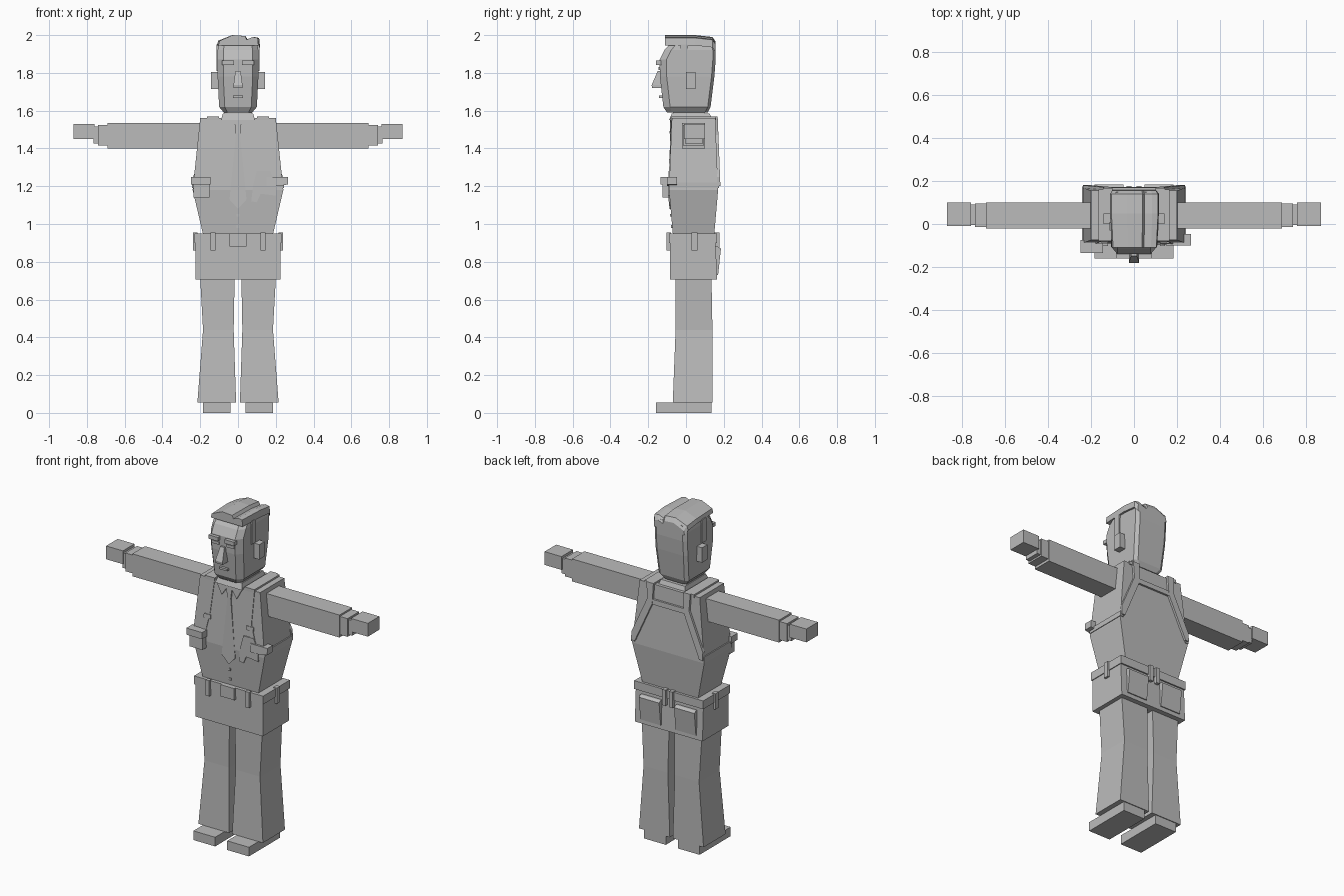
import bpy, bmesh

grey = bpy.data.materials.new("plain grey")
grey.diffuse_color = (0.5, 0.5, 0.5, 1)


def loft(name, rings):
    """Solid skin through closed rings that share a point count."""
    bm = bmesh.new()
    vs = [[bm.verts.new(p) for p in r] for r in rings]
    n = len(vs[0])
    for a, b in zip(vs, vs[1:]):
        for i in range(n):
            bm.faces.new((a[i], a[(i + 1) % n], b[(i + 1) % n], b[i]))
    bm.faces.new(vs[0])
    bm.faces.new(vs[-1])
    bmesh.ops.recalc_face_normals(bm, faces=bm.faces)
    me = bpy.data.meshes.new(name)
    bm.to_mesh(me)
    bm.free()
    me.materials.append(grey)
    ob = bpy.data.objects.new(name, me)
    bpy.context.collection.objects.link(ob)
    return ob


def rect(z, x0, x1, y0, y1):
    return [(x0, y0, z), (x1, y0, z), (x1, y1, z), (x0, y1, z)]


def box(name, x0, x1, y0, y1, z0, z1):
    return loft(name, [rect(z0, x0, x1, y0, y1), rect(z1, x0, x1, y0, y1)])


def pair(name, x0, x1, *rest):
    box(name + "_right", -x1, -x0, *rest)
    box(name + "_left", x0, x1, *rest)


def front(z):
    return -0.075 - 0.015 * (1.56 - z) / 0.38 if z > 1.18 else -0.09 + 0.02 * (1.18 - z) / 0.23


def back(z):
    return 0.155 + 0.015 * (1.56 - z) / 0.38 if z > 1.18 else 0.17 - 0.02 * (1.18 - z) / 0.23


def plate(name, pts, surf, out, sides=(1,)):
    """Flat (x, z) outline laid on the torso surface with a given thickness."""
    for s in sides:
        loft(name + ("_left" if s > 0 else "_right"),
             [[(s * x, surf(z) + d, z) for x, z in pts] for d in (-out * 0.3, out)])


BOTH = (1, -1)

# Shoes, trouser legs
pair("shoe", 0.04, 0.185, -0.16, 0.135, 0, 0.055)
for s, side in ((1, "left"), (-1, "right")):
    loft("trouser_leg_" + side, [rect(z, s * a, s * b, c, d) for z, a, b, c, d in (
        (0.055, 0.01, 0.215, -0.07, 0.14),
        (0.44, 0.023, 0.185, -0.055, 0.14),
        (0.71, 0.018, 0.2, -0.055, 0.135))])

# Hips, belt, buckle, loops and back pockets
loft("hips", [rect(0.705, -0.225, 0.225, -0.085, 0.165), rect(0.93, -0.225, 0.225, -0.085, 0.155)])
box("belt", -0.23, 0.23, -0.09, 0.165, 0.9, 0.95)
box("buckle", -0.045, 0.045, -0.1, -0.08, 0.88, 0.95)
pair("front_belt_loop", 0.12, 0.145, -0.103, -0.08, 0.86, 0.955)
pair("back_belt_loop", 0.012, 0.035, 0.15, 0.178, 0.86, 0.955)
pair("side_belt_loop", 0.215, 0.238, 0.03, 0.06, 0.86, 0.955)
for s, side in ((1, "left"), (-1, "right")):
    loft("back_pocket_" + side, [rect(z, s * 0.05, s * 0.185, 0.15, y) for z, y in (
        (0.73, 0.17), (0.87, 0.185), (0.88, 0.17))])

# Torso
loft("torso", [rect(z, -w, w, front(z), back(z)) for z, w in ((0.945, 0.185), (1.18, 0.24), (1.56, 0.2))])

# Arms, cuffs, hands
pair("sleeve", 0.18, 0.69, -0.02, 0.1, 1.4, 1.535)
pair("cuff", 0.68, 0.74, -0.015, 0.095, 1.415, 1.525)
pair("wrist", 0.735, 0.765, -0.005, 0.09, 1.425, 1.515)
pair("hand", 0.76, 0.872, -0.01, 0.1, 1.45, 1.53)

# Neck and collar
box("neck", -0.075, 0.075, -0.07, 0.1, 1.53, 1.61)
loft("collar", [rect(1.55, -0.09, 0.09, -0.09, 0.14), rect(1.585, -0.08, 0.08, -0.075, 0.125)])
plate("collar_point", [(0, 1.56), (0.09, 1.56), (0.05, 1.485)], front, 0.025, BOTH)

# Tie
plate("tie_knot", [(-0.02, 1.55), (0.02, 1.55), (0.012, 1.48), (-0.012, 1.48)], front, 0.028)
plate("tie", [(-0.01, 1.48), (0.01, 1.48), (0.045, 1.13), (0, 1.08), (-0.045, 1.13)], front, 0.02)
for i, z in enumerate((1.04, 0.98)):
    box(f"shirt_button_{i}", -0.007, 0.007, front(z) - 0.006, front(z) + 0.01, z, z + 0.014)

# Harness: shoulder straps, chest straps, back yoke, side band
pair("shoulder_strap", 0.1, 0.165, -0.08, 0.16, 1.55, 1.57)
plate("chest_strap", [(0.1, 1.57), (0.165, 1.57), (0.15, 1.36), (0.18, 1.25), (0.15, 1.25), (0.125, 1.36)],
      front, 0.012, BOTH)
plate("strap_buckle", [(0.12, 1.32), (0.165, 1.32), (0.165, 1.345), (0.12, 1.345)], front, 0.022, BOTH)
plate("back_strap", [(0.1, 1.57), (0.145, 1.57), (0.14, 1.47), (0.238, 1.25), (0.238, 1.2), (0.215, 1.2),
                     (0.105, 1.45)], back, 0.013, BOTH)
plate("back_yoke", [(-0.12, 1.475), (0.12, 1.475), (0.105, 1.445), (-0.105, 1.445)], back, 0.012)
pair("side_band", 0.22, 0.243, -0.09, 0.175, 1.19, 1.22)

# Pouch on the right, holstered tool on the left
box("pouch", -0.235, -0.15, -0.125, -0.08, 1.14, 1.22)
box("pouch_flap", -0.25, -0.145, -0.135, -0.075, 1.21, 1.25)
plate("holster", [(0.07, 1.12), (0.1, 1.115), (0.12, 1.16), (0.2, 1.15), (0.2, 1.21), (0.17, 1.28),
                  (0.1, 1.28), (0.08, 1.2)], front, 0.022)
plate("holster_grip", [(0.15, 1.2), (0.215, 1.2), (0.265, 1.21), (0.265, 1.25), (0.15, 1.25)], front, 0.04)


# Head with bevelled front edges
def head_ring(z, w, y0, y1, c):
    return [(-w + c, y0, z), (w - c, y0, z), (w, y0 + c * 1.2, z), (w, y1 - 0.015, z),
            (w - 0.02, y1, z), (-w + 0.02, y1, z), (-w, y1 - 0.015, z), (-w, y0 + c * 1.2, z)]


loft("head", [head_ring(*r) for r in (
    (1.59, 0.075, -0.1, 0.115, 0.02), (1.62, 0.1, -0.12, 0.13, 0.03), (1.78, 0.108, -0.138, 0.15, 0.03),
    (1.87, 0.108, -0.14, 0.157, 0.03), (1.92, 0.108, -0.115, 0.157, 0.03), (1.96, 0.1, -0.08, 0.15, 0.03))])
pair("ear", 0.1, 0.142, 0, 0.05, 1.715, 1.805)

# Face
pair("eyebrow", 0.022, 0.085, -0.16, -0.13, 1.842, 1.865)
pair("eye", 0.025, 0.075, -0.146, -0.13, 1.815, 1.832)
loft("nose", [rect(1.72, -0.024, 0.024, -0.18, -0.12), rect(1.735, -0.024, 0.024, -0.182, -0.12),
              rect(1.81, -0.014, 0.014, -0.15, -0.12)])
box("mouth", -0.027, 0.027, -0.142, -0.11, 1.668, 1.68)

# Hair with a parting and a swept front, plus sideburns
locks = [(-0.112, 1.94), (-0.105, 1.965), (-0.03, 1.995), (0.04, 1.99), (0.05, 1.972), (0.085, 1.985),
         (0.112, 1.98), (0.116, 1.94)]
loft("hair", [[(x * k, y, z + dz) for x, z in locks] for y, k, dz in (
    (-0.11, 0.93, 0.005), (0.05, 1, 0.005), (0.14, 1, -0.005), (0.157, 0.9, -0.03))])
pair("sideburn", 0.1, 0.114, -0.03, 0.01, 1.81, 1.95)
